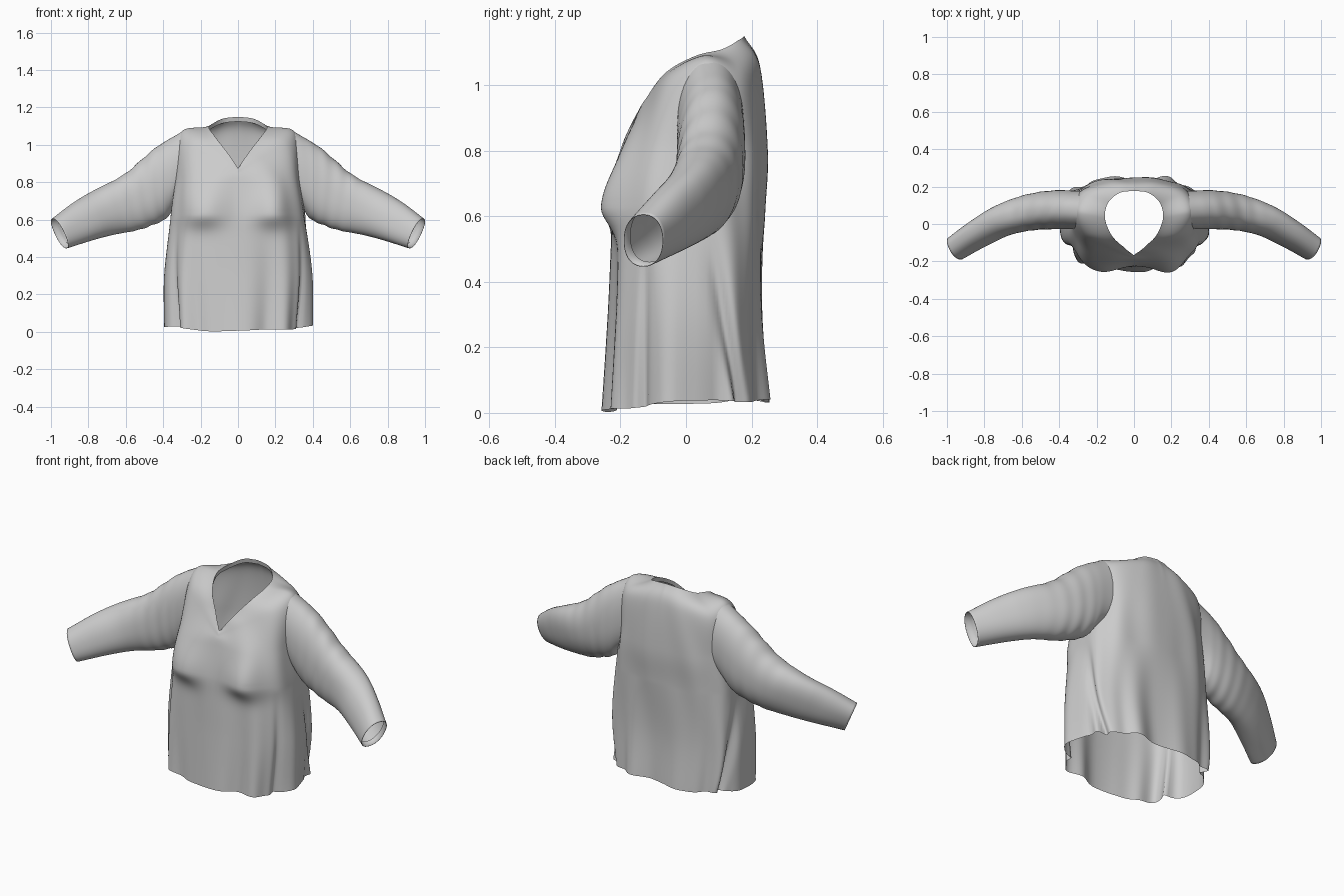
import bpy, bmesh
from math import sin, cos, pi, exp, copysign
from mathutils import Vector

if "Cube" in bpy.data.objects:
    bpy.data.objects.remove(bpy.data.objects["Cube"])

COLS = 144


def spline(keys, u):
    """Smooth curve through keys, u from 0 to 1, ends left free."""
    k = [Vector(p) for p in keys]
    k = [2 * k[0] - k[1]] + k + [2 * k[-1] - k[-2]]
    f = u * (len(k) - 3)
    i = min(int(f), len(k) - 4)
    t = f - i
    a, b, c, d = k[i:i + 4]
    return 0.5 * (2 * b + (c - a) * t + (2 * a - 5 * b + 4 * c - d) * t ** 2
                  + (3 * b - a - 3 * c + d) * t ** 3)


def skin(name, rings, drop=None):
    """Open tube through closed rings; drop() removes faces by centre."""
    bm = bmesh.new()
    vs = [[bm.verts.new(p) for p in r] for r in rings]
    n = len(rings[0])
    for a, b in zip(vs, vs[1:]):
        for j in range(n):
            k = (j + 1) % n
            bm.faces.new((a[j], a[k], b[k], b[j]))
    if drop:
        gone = [f for f in bm.faces if drop(f.calc_center_median())]
        bmesh.ops.delete(bm, geom=gone, context='FACES')
    bmesh.ops.recalc_face_normals(bm, faces=bm.faces)
    for f in bm.faces:
        f.smooth = True
    me = bpy.data.meshes.new(name)
    bm.to_mesh(me)
    bm.free()
    ob = bpy.data.objects.new(name, me)
    bpy.context.collection.objects.link(ob)
    return ob


def power(v, p):
    return copysign(abs(v) ** p, v)


# Body levels: height, half width, front y, back y, front and back roundness
LEVELS = [(0.0, .370, -.245, .248, .65, .6), (.3, .383, -.232, .230, .65, .6),
          (.6, .362, -.220, .238, .7, .65), (.8, .335, -.194, .248, .8, .7)]
# Half rings from front centre to back centre
YOKE = [(0, -.18, .855), (.13, -.13, .93), (.26, -.055, 1.01), (.310, .06, 1.06),
        (.270, .165, 1.03), (.13, .22, 1.045), (0, .227, 1.055)]
NECK = [(0, -.168, .875), (.055, -.125, .955), (.12, -.06, 1.04), (.155, .03, 1.09),
        (.14, .11, 1.11), (.08, .165, 1.14), (0, .178, 1.15)]


def half_ring(keys, t):
    p = spline(keys, t / pi if t <= pi else 2 - t / pi)
    if t > pi:
        p.x = -p.x
    return p


def level_point(lv, t):
    z, a, yf, yb, ef, eb = lv
    s, c = sin(t), cos(t)
    y0 = .03
    y = y0 + ((yf - y0) * abs(c) ** ef if c > 0 else (yb - y0) * abs(c) ** eb)
    return Vector((a * power(s, .75), y, z))


def body_point(t, v):
    keys = [level_point(lv, t) for lv in LEVELS] + [half_ring(YOKE, t), half_ring(NECK, t)]
    p = spline(keys, v)
    s, c = sin(t), cos(t)
    # uneven hem, front lowest
    low = max(0, 1 - p.z / .6)
    p.z += low ** 3 * (.006 + .03 * (1 - c) / 2 + .012 * s * s + .005 * sin(5 * t))
    # bust
    if c > 0:
        sz = .07 if p.z < .64 else .15
        p.y -= .056 * exp(-((abs(p.x) - .19) / .11) ** 2 - ((p.z - .63) / sz) ** 2)
    # hanging folds, a deep slanting side pleat and a front side pleat
    side = min(t, 2 * pi - t)
    fold = low * (.013 * cos(9 * t + .4) + .007 * sin(14 * t))
    fold -= low * .05 * exp(-((side - 1.6 - .45 * low) / .10) ** 2)
    fold -= low * .03 * exp(-((side - 1.08) / .08) ** 2)
    fold += low * .02 * exp(-((side - 1.5) / .25) ** 2)
    # soft drape between the shoulder blades and along the front
    fold += .004 * sin(10 * t + 4 * p.z) * (1 - low) * exp(-((p.z - .65) / .3) ** 2)
    return p + Vector((s, -c, 0)) * fold


def in_armhole(c):
    return abs(c.x) > .2 and ((c.y - .075) / .096) ** 2 + ((c.z - .86) / .19) ** 2 < 1


ANG = [2 * pi * j / COLS for j in range(COLS)]
ROWS = 90
body = [[body_point(t, i / ROWS) for t in ANG] for i in range(ROWS + 1)]
skin("shirt_body", body, in_armhole)

# Narrow facing turned in at the neckline
neck = [half_ring(NECK, t) for t in ANG]
inner = []
for p in neck:
    out = Vector((p.x, p.y - .02, 0)).normalized()
    inner.append(p + out * .004 - Vector((0, 0, .025)))
skin("neck_facing", [neck, inner])

# Sleeve sections: top x, top z, bottom x, bottom z, centre y, half depth
SLEEVE = [(.305, 1.07, .335, .655, .075, .102), (.440, .982, .395, .596, .076, .104),
          (.600, .850, .520, .550, .060, .096), (.750, .768, .660, .522, .018, .082),
          (.880, .688, .800, .482, -.055, .071), (.990, .606, .918, .446, -.130, .060)]


def body_x(side, y, z):
    """Width of the body at the nearest surface point seen from the side."""
    best = min((p for r in body[40:] for p in r if p.x * side > .2),
               key=lambda p: (p.y - y) ** 2 + (p.z - z) ** 2 - .01 * p.x * side)
    return abs(best.x)


def sleeve_ring(u, side, shrink=1.0):
    tx, tz, bx = spline([s[:3] for s in SLEEVE], u)
    bz, yc, hd = spline([s[3:6] for s in SLEEVE], u)
    skew = .027 * min(1, max(0, (u - .2) * 2))
    ring = []
    for j in range(56):
        a = 2 * pi * j / 56
        c, s = power(cos(a), .9), power(sin(a), .9)
        # faint wrinkles bunching around the elbow
        w = 1 + .013 * exp(-((u - .33) / .16) ** 2) * sin(u * 60 + 2.5 * sin(a + .6))
        w += .02 * sin(3 * a + u * 9) * sin(pi * u)
        w *= shrink
        x = (tx + bx) / 2 + ((tx - bx) / 2 * c + skew * s) * w
        z = (tz + bz) / 2 + (tz - bz) / 2 * c * w
        ring.append(Vector((side * x, yc + hd * s * w, z)))
    return ring


for side, label in ((1, "left"), (-1, "right")):
    # root ring sewn onto the body, easing out along the sleeve
    root = sleeve_ring(0, side)
    shift = [side * (body_x(side, p.y, p.z) - .004) - p.x for p in root]
    n = len(shift)
    shift = [sum(shift[(j + k) % n] for k in (-1, 0, 1)) / 3 for j in range(n)]
    rings = []
    for i in range(71):
        ease = max(0, 1 - i / 18) ** 2
        rings.append([p + Vector((d * ease, 0, 0)) for p, d in zip(sleeve_ring(i / 70, side), shift)])
    # cuff hem folded back inside
    rings += [sleeve_ring(1, side, .97), sleeve_ring(.95, side, .93)]
    skin(label + "_sleeve", rings)
